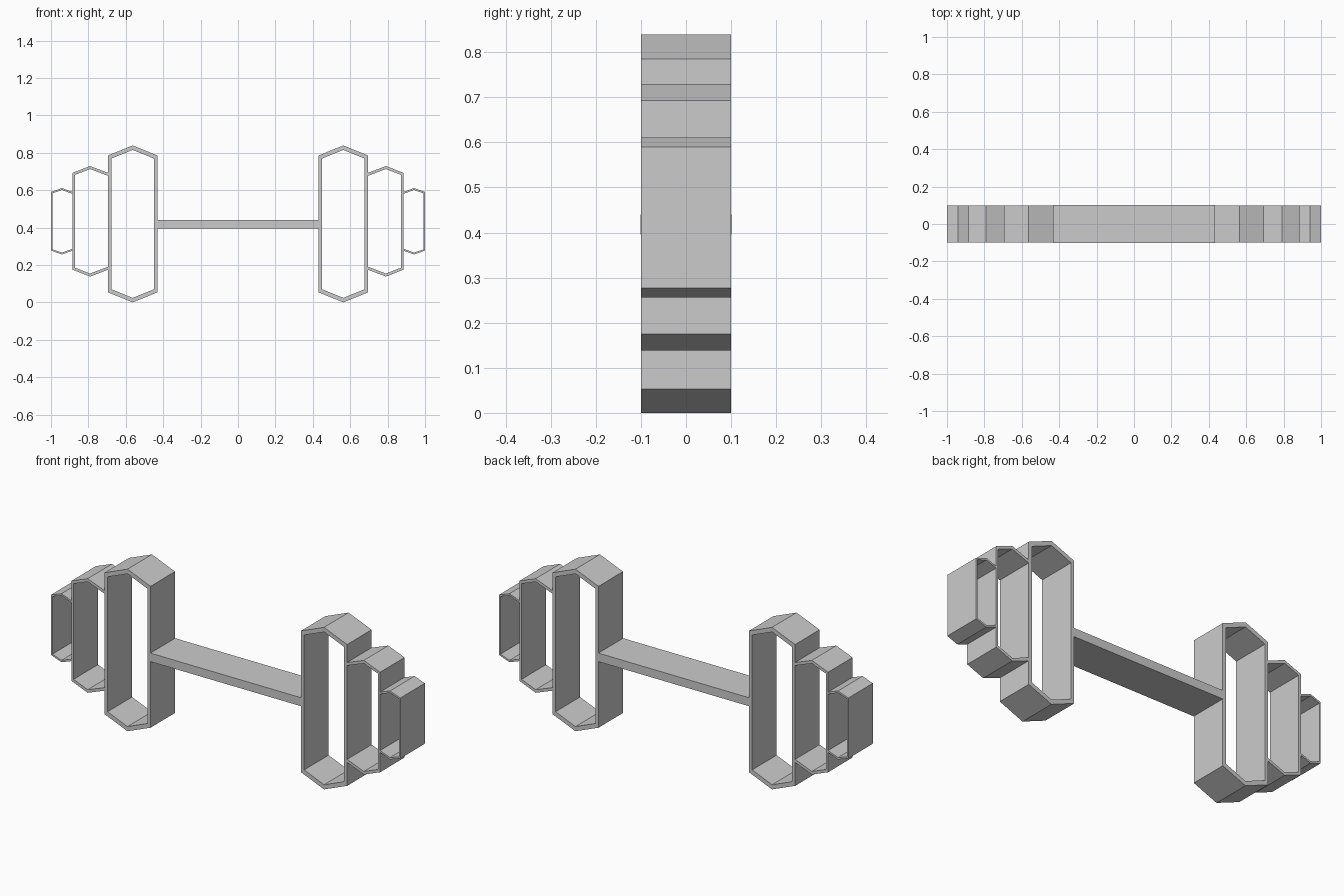
import bpy, bmesh

if "Cube" in bpy.data.objects:
    bpy.data.objects.remove(bpy.data.objects["Cube"])

DEPTH = 0.1  # half depth along y


def prism_strip(name, outer, inner, closed, flip):
    """Extrude the band between two matching x/z outlines along y."""
    bm = bmesh.new()
    rings = []
    for pts in (outer, inner):
        for y in (-DEPTH, DEPTH):
            rings.append([bm.verts.new((flip * x, y, z)) for x, z in pts])
    of, ob, nf, nb = rings
    n = len(outer)
    for i in range(n if closed else n - 1):
        j = (i + 1) % n
        for a, b in ((of, ob), (ob, nb), (nb, nf), (nf, of)):
            bm.faces.new((a[i], a[j], b[j], b[i]))
    if not closed:
        for i in (0, n - 1):
            bm.faces.new((of[i], ob[i], nb[i], nf[i]))
    bmesh.ops.recalc_face_normals(bm, faces=bm.faces)
    mesh = bpy.data.meshes.new(name)
    bm.to_mesh(mesh)
    bm.free()
    bpy.context.collection.objects.link(bpy.data.objects.new(name, mesh))


def outline(x0, xp, x1, zc, shoulder, peak):
    return [(x0, zc - shoulder), (xp, zc - peak), (x1, zc - shoulder),
            (x1, zc + shoulder), (xp, zc + peak), (x0, zc + shoulder)]


def rotate_open(pts, x):
    """Reduce the outline to a C shape ending flat against the neighbour plate."""
    return [(x, pts[0][1])] + pts[1:5] + [(x, pts[5][1])]


# name, inner x, peak x, outer x, centre z, shoulder, peak, wall, roof, closed
PLATES = [
    ("large_plate", 0.431, 0.563, 0.695, 0.4195, 0.366, 0.4195, 0.018, 0.024, True),
    ("medium_plate", 0.695, 0.791, 0.884, 0.4335, 0.259, 0.2955, 0.012, 0.016, False),
    ("small_plate", 0.884, 0.941, 1.0, 0.4335, 0.1565, 0.1775, 0.007, 0.010, False),
]

for side, flip in (("right", 1), ("left", -1)):
    for name, x0, xp, x1, zc, sh, pk, wall, roof, closed in PLATES:
        outer = outline(x0, xp, x1, zc, sh, pk)
        inner = outline(x0 + wall, xp, x1 - wall, zc, sh - roof * 0.7, pk - roof)
        if not closed:
            inner = rotate_open(inner, x0)
            # keep the roof band parallel where it meets the neighbour
            inner[0] = (x0, zc - sh + roof)
            inner[5] = (x0, zc + sh - roof)
        prism_strip(f"{name}_{side}", outer, inner, closed, flip)

# handle bar between the large plates
bpy.ops.mesh.primitive_cube_add(size=1, location=(0, 0, 0.418))
bar = bpy.context.object
bar.name = "handle_bar"
bar.scale = (0.864, 2 * DEPTH + 0.002, 0.044)
